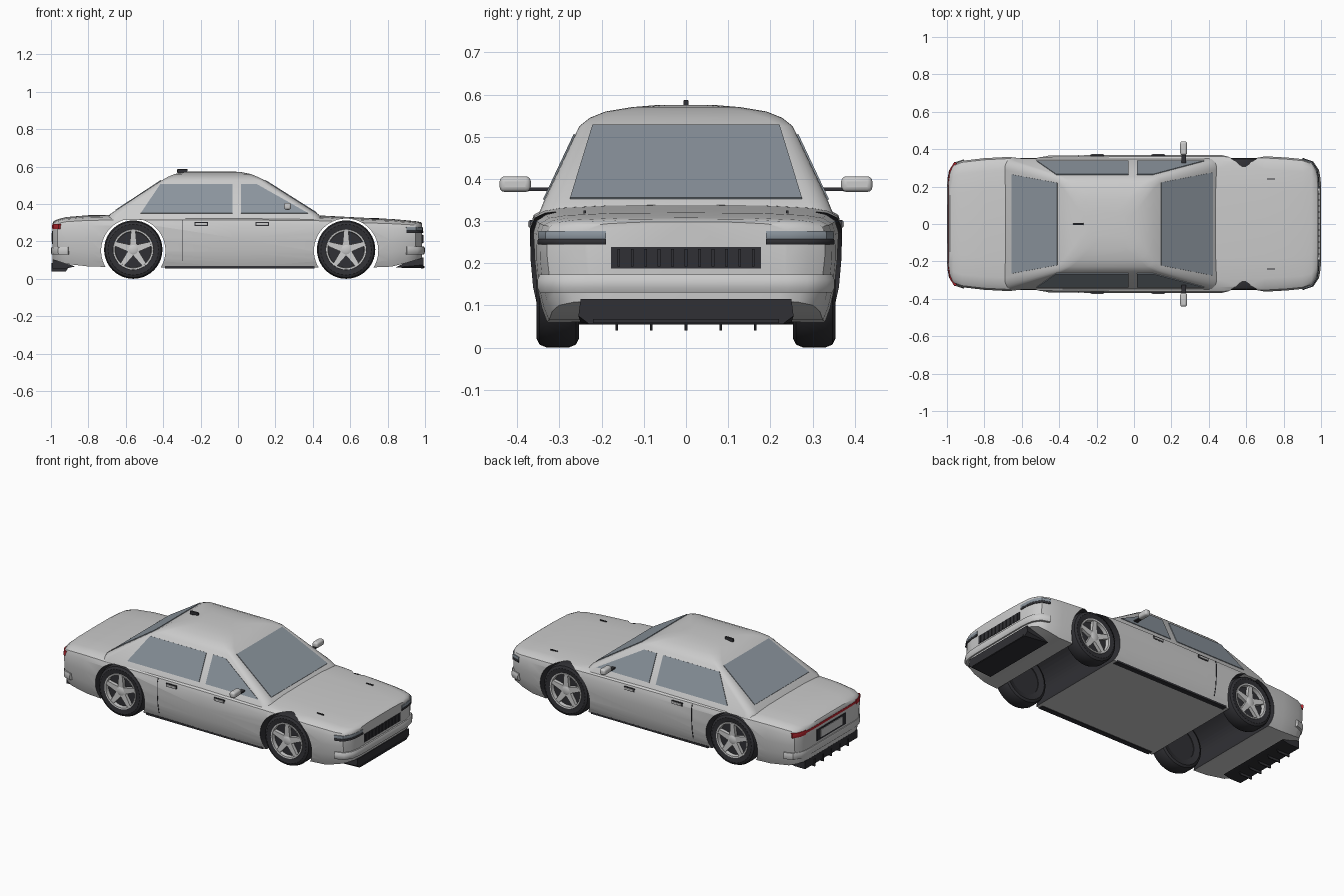
import bpy, bmesh, math
from mathutils import Vector

if "Cube" in bpy.data.objects:
    bpy.data.objects.remove(bpy.data.objects["Cube"])


def material(name, r, g, b):
    m = bpy.data.materials.new(name)
    m.diffuse_color = (r, g, b, 1)
    m.use_nodes = True
    m.node_tree.nodes["Principled BSDF"].inputs["Base Color"].default_value = m.diffuse_color
    return m


PAINT = material("paint", .6, .6, .61)
DARK = material("dark_trim", .03, .03, .035)
GLASS = material("glass", .26, .30, .34)
RED = material("red_lens", .5, .02, .03)
ALLOY = material("alloy", .8, .8, .8)


def finish(name, bm, mat=PAINT, angle=35):
    bmesh.ops.remove_doubles(bm, verts=bm.verts, dist=1e-5)
    bmesh.ops.recalc_face_normals(bm, faces=bm.faces)
    me = bpy.data.meshes.new(name)
    bm.to_mesh(me)
    bm.free()
    ob = bpy.data.objects.new(name, me)
    bpy.context.collection.objects.link(ob)
    me.materials.append(mat)
    smooth(ob, angle)
    return ob


def smooth(ob, angle=35):
    bpy.ops.object.select_all(action='DESELECT')
    ob.select_set(True)
    bpy.context.view_layer.objects.active = ob
    bpy.ops.object.shade_smooth_by_angle(angle=math.radians(angle))


def loft(name, rings, mat=PAINT, caps=True, loop=False):
    bm = bmesh.new()
    vs = [[bm.verts.new(p) for p in r] for r in rings]
    n = len(vs[0])
    for a, b in zip(vs, vs[1:] + (vs[:1] if loop else [])):
        for i in range(n):
            j = (i + 1) % n
            bm.faces.new((a[i], a[j], b[j], b[i]))
    if caps and not loop:
        bm.faces.new(vs[0])
        bm.faces.new(vs[-1])
    return finish(name, bm, mat)


def hull(name, pts, mat=PAINT):
    bm = bmesh.new()
    for p in pts:
        bm.verts.new(p)
    r = bmesh.ops.convex_hull(bm, input=bm.verts)
    bmesh.ops.delete(bm, geom=list({v for v in r["geom_interior"] + r["geom_unused"]
                                    if isinstance(v, bmesh.types.BMVert)}), context='VERTS')
    bmesh.ops.dissolve_limit(bm, angle_limit=.01, verts=bm.verts, edges=bm.edges)
    return finish(name, bm, mat)


def prism(name, xz, y0, y1, mat=PAINT):
    return hull(name, [(x, y, z) for x, z in xz for y in (y0, y1)], mat)


def box(name, x, y, z, mat=PAINT, bevel=0):
    ob = hull(name, [(a, b, c) for a in x for b in y for c in z], mat)
    if bevel:
        m = ob.modifiers.new("round", 'BEVEL')
        m.width, m.segments = bevel, 3
    return ob


def panel(name, pts, mat=GLASS, t=.004):
    p = [Vector(q) for q in pts]
    n = (p[1] - p[0]).cross(p[2] - p[0]).normalized() * t
    return hull(name, [q + n for q in p] + [q - n for q in p], mat)


def lathe(name, profile, c, side, mat, seg=40):
    rings = []
    for k in range(seg):
        a = math.tau * k / seg
        rings.append([(c[0] + r * math.cos(a), c[1] + side * y, c[2] + r * math.sin(a))
                      for r, y in profile])
    return loft(name, rings, mat, loop=True)


# Lower body: half section lofted along x
SECTION = [(0, 1), (.5, .995), (.8, .975), (.91, .95), (.975, .9), (1, .8),
           (.997, .55), (.98, .3), (.95, .12), (.915, 0)]
STATIONS = [(-.992, .24, .295, .10), (-.985, .285, .308, .10), (-.965, .32, .318, .095),
            (-.92, .338, .33, .08), (-.8, .352, .34, .066), (-.55, .365, .343, .06),
            (0, .37, .343, .06), (.45, .37, .338, .06), (.7, .362, .325, .06),
            (.82, .355, .32, .065), (.9, .347, .313, .085), (.95, .33, .308, .10),
            (.975, .29, .304, .108), (.985, .24, .298, .11)]
rings = []
for x, w, t, b in STATIONS:
    half = [(x, w * y, b + (t - b) * z) for y, z in SECTION]
    rings.append(half + [(px, -py, pz) for px, py, pz in half[:0:-1]])
body = loft("body", rings)
body.data.materials.append(DARK)

# Wheel arches cut through the body
WHEELS = (-.56, .578)
for wx in WHEELS:
    bpy.ops.mesh.primitive_cylinder_add(vertices=56, radius=.172, depth=1,
                                        location=(wx, 0, .15), rotation=(math.pi / 2, 0, 0))
    cutter = bpy.context.object
    cutter.hide_render = True
    cutter.data.materials.append(PAINT)
    cutter.data.materials.append(DARK)
    for f in cutter.data.polygons:
        f.material_index = 1
    m = body.modifiers.new("arch", 'BOOLEAN')
    m.operation, m.object, m.solver = 'DIFFERENCE', cutter, 'EXACT'
    bpy.context.view_layer.objects.active = body
    bpy.ops.object.modifier_apply(modifier=m.name)
    bpy.data.objects.remove(cutter)
smooth(body)


# Cabin: stacked rounded rectangles
def rounded(z, x0, x1, hw, r):
    pts = []
    for k, (cx, cy) in enumerate(((x1 - r, hw - r), (x0 + r, hw - r),
                                  (x0 + r, r - hw), (x1 - r, r - hw))):
        for i in range(6):
            a = math.pi / 2 * (k + i / 5)
            pts.append((cx + r * math.cos(a), cy + r * math.sin(a), z))
    return pts


loft("cabin", [rounded(*r) for r in (
    (.315, -.70, .455, .35, .05), (.345, -.685, .43, .338, .05), (.525, -.41, .145, .253, .03),
    (.545, -.375, .105, .228, .04), (.56, -.34, .07, .19, .05), (.57, -.29, .02, .13, .06),
    (.575, -.24, -.04, .07, .05))])

# Windows
panel("windshield", [(.419, -.275, .352), (.419, .275, .352), (.145, .222, .525), (.145, -.222, .525)])
panel("rear_window", [(-.654, -.265, .365), (-.654, .265, .365), (-.41, .22, .525), (-.41, -.22, .525)])
for s in (-1, 1):
    lo, hi = (s * .3355, .35), (s * .2625, .505)
    panel("rear_side_window", [(-.52, *lo), (-.03, *lo), (-.03, *hi), (-.415, *hi)])
    panel("front_side_window", [(.015, *lo), (.375, *lo), (.10, *hi), (.015, *hi)])

    # Door seams, handles and sills
    for x in (-.295, -.005):
        hull("door_seam", [(x + d, s * (.3695 * y - i), .06 + .283 * z)
                           for y, z in SECTION[4:9] for d in (-.002, .002) for i in (0, .006)], DARK)
    for x in (-.197, .13):
        box("handle_recess", (x - .036, x + .036), (s * .36, s * .371), (.283, .303), DARK)
        box("door_handle", (x - .031, x + .031), (s * .36, s * .375), (.287, .299), ALLOY, .002)
    box("sill", (-.39, .41), (s * .31, s * .342), (.056, .068), DARK)

    # Mirrors and washer nozzles
    box("mirror_stalk", (.253, .277), (s * .31, s * .40), (.371, .379), DARK)
    box("mirror", (.247, .284), (s * .368, s * .442), (.369, .406), PAINT, .012)
    box("washer_nozzle", (.71, .755), (s * .237, s * .243), (.31, .325), DARK)

box("antenna", (-.325, -.27), (-.006, .006), (.565, .587), DARK, .003)

# Strips wrapped round the ends of the body
PLAN = [(.985, .0), (.985, .19), (.983, .245), (.975, .29), (.95, .33), (.9, .347)]
FULL = [(x, -y) for x, y in PLAN[:0:-1]] + PLAN


def strip(name, path, end, z0, z1, out, mat=PAINT):
    h, rings = z1 - z0, []
    sec = [(-.02, z0), (out * .6, z0), (out, z0 + .3 * h), (out, z1 - .3 * h), (out * .6, z1), (-.02, z1)]
    for i, (x, y) in enumerate(path):
        a, b = path[max(i - 1, 0)], path[min(i + 1, len(path) - 1)]
        t = Vector((b[0] - a[0], b[1] - a[1])).normalized()
        shift = .007 if end < 0 else 0
        rings.append([(end * (x + shift + t.y * o), y - t.x * o, z) for o, z in sec])
    return loft(name, rings, mat)


bumper = [(x, y * .975) for x, y in FULL]
strip("front_bumper", bumper, 1, .13, .173, .015)
strip("rear_bumper", bumper, -1, .13, .17, .008)
strip("tail_light_bar", FULL[1:-1], -1, .272, .286, .003, RED)
for s in (-1, 1):
    corner = [(x, s * y) for x, y in PLAN[1:]][::s]
    strip("headlight", corner, 1, .256, .276, .004, GLASS)
    strip("headlight_base", corner, 1, .244, .257, .006, DARK)
    strip("tail_light", [(x, s * y) for x, y in PLAN[2:5]][::s], -1, .265, .292, .004, RED)

# Grille with slats, plate recess
box("grille", (.95, .987), (-.178, .178), (.188, .238), DARK)
for i in range(11):
    y = -.16 + .032 * i
    box("grille_slat", (.95, .991), (y - .003, y + .003), (.192, .234), DARK)
box("plate_recess", (-.995, -.95), (-.14, .14), (.185, .255), DARK)
box("plate", (-.998, -.95), (-.105, .105), (.197, .245))

# Lower intake and diffuser with fins
hull("lower_intake", [(x, s * y, z) for s in (-1, 1) for x, y, z in
                      ((.84, .25, .06), (.993, .23, .056), (.993, .255, .075),
                       (.993, .25, .115), (.9, .25, .09))], DARK)
box("intake_lip", (.95, .997), (-.22, .22), (.058, .068), DARK)
prism("diffuser", [(-.993, .105), (-.87, .066), (-.92, .055), (-.993, .055)], -.255, .255, DARK)
for i in range(-2, 3):
    prism("diffuser_fin", [(-.998, .04), (-.92, .04), (-.9, .07), (-.998, .085)],
          i * .082 - .003, i * .082 + .003, DARK)

# Wheels
TYRE = [(.1, -.04), (.135, -.05), (.149, -.043), (.156, -.026), (.156, .026), (.149, .043),
        (.135, .05), (.108, .046), (.104, .025), (.1, .0)]
for wx in WHEELS:
    for s in (-1, 1):
        c = (wx, s * .304, .156)
        lathe("tyre", TYRE, c, s, DARK)
        lathe("wheel_disc", [(0, .022), (.104, .022), (.104, -.035), (0, -.035)], c, s, DARK)
        lathe("rim", [(.109, .044), (.107, .049), (.098, .048), (.096, .024), (.106, .024)], c, s, ALLOY)
        lathe("hub", [(0, .047), (.018, .047), (.028, .042), (.028, .02), (0, .02)], c, s, ALLOY)
        for k in range(5):
            a = math.pi / 2 + math.tau * k / 5
            u, v = (math.cos(a), math.sin(a)), (-math.sin(a), math.cos(a))
            hull("spoke", [(wx + u[0] * r + v[0] * w, c[1] + s * y, c[2] + u[1] * r + v[1] * w)
                           for r, w0, top in ((.015, .02, .043), (.1, .012, .046))
                           for w in (-w0, w0) for y in (.024, top)], ALLOY)
